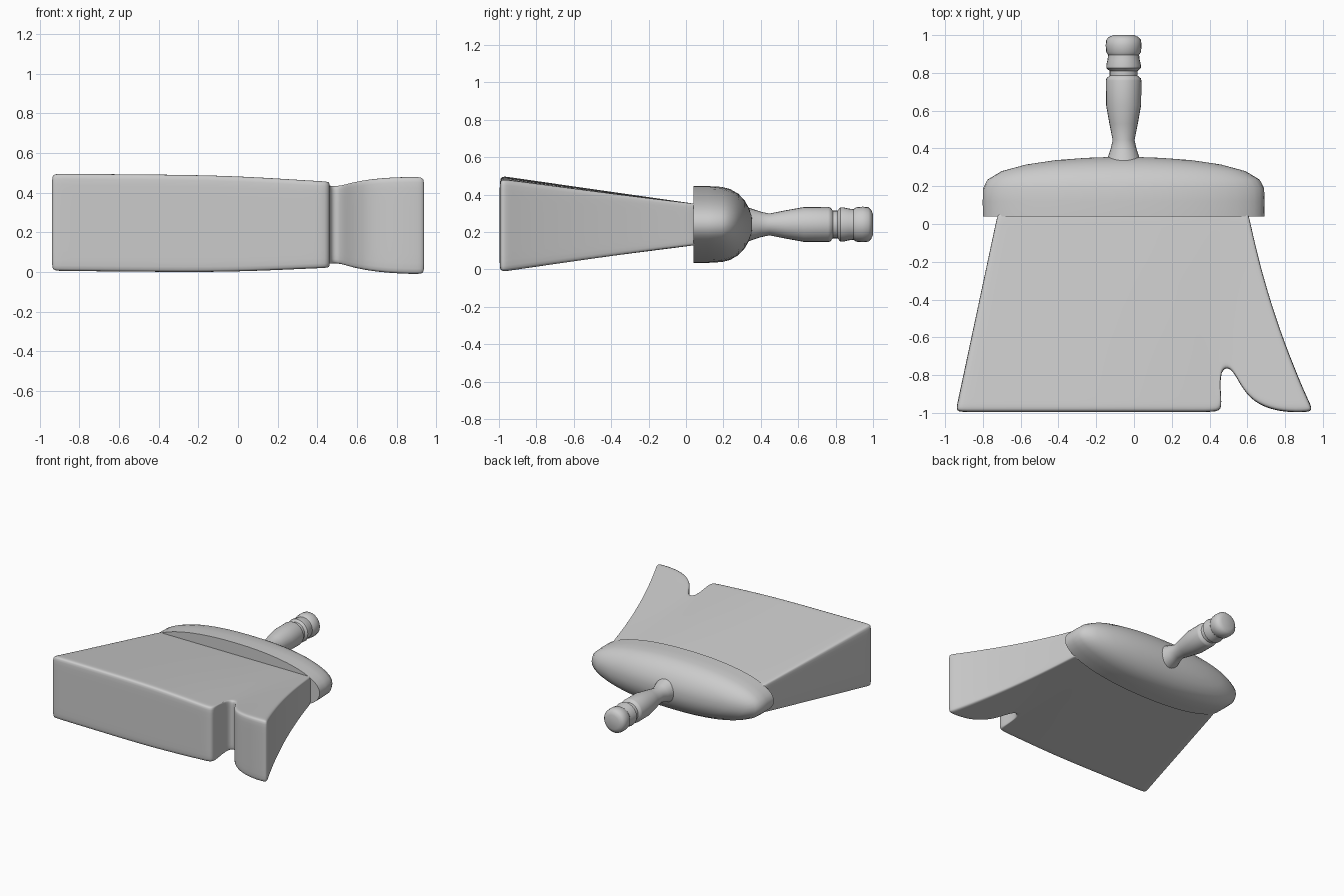
import bpy, bmesh, math

if "Cube" in bpy.data.objects:
    bpy.data.objects.remove(bpy.data.objects["Cube"])


def finish(bm, name, angle=40):
    bmesh.ops.recalc_face_normals(bm, faces=bm.faces)
    me = bpy.data.meshes.new(name)
    bm.to_mesh(me)
    bm.free()
    ob = bpy.data.objects.new(name, me)
    bpy.context.collection.objects.link(ob)
    bpy.ops.object.select_all(action='DESELECT')
    ob.select_set(True)
    bpy.context.view_layer.objects.active = ob
    bpy.ops.object.shade_smooth_by_angle(angle=math.radians(angle))
    return ob


def loft(name, rings, sides, power=2.0, cx=-0.055, cz=0.24, angle=40):
    """Skin (y, half width, half height) superellipse rings along y."""
    bm = bmesh.new()
    loops = []
    for y, a, b in rings:
        loop = []
        for i in range(sides):
            t = 2 * math.pi * i / sides
            c, s = math.cos(t), math.sin(t)
            x = math.copysign(abs(c) ** (2 / power), c)
            z = math.copysign(abs(s) ** (2 / power), s)
            loop.append(bm.verts.new((cx + a * x, y, cz + b * z)))
        loops.append(loop)
    for p, q in zip(loops, loops[1:]):
        for i in range(sides):
            j = (i + 1) % sides
            bm.faces.new((p[i], p[j], q[j], q[i]))
    bm.faces.new(loops[0])
    bm.faces.new(loops[-1])
    return finish(bm, name, angle)


# Domed oval cap holding the bristles
loft("cap", [(0.04, 0.745, 0.205), (0.12, 0.746, 0.205), (0.19, 0.744, 0.201),
             (0.235, 0.72, 0.19), (0.28, 0.645, 0.164), (0.315, 0.515, 0.126),
             (0.338, 0.36, 0.085), (0.35, 0.2, 0.05), (0.355, 0.06, 0.018)],
     48, power=2.15)

# Turned handle with a groove and rounded knob
handle = [(0.33, 0.092), (0.355, 0.083), (0.40, 0.068), (0.445, 0.058), (0.53, 0.075),
          (0.63, 0.093), (0.76, 0.094), (0.772, 0.091), (0.785, 0.074), (0.81, 0.074),
          (0.825, 0.091), (0.84, 0.092), (0.87, 0.085), (0.895, 0.082), (0.91, 0.092),
          (0.945, 0.095), (0.975, 0.092), (0.99, 0.078), (1.0, 0.055)]
loft("handle", [(y, r, r) for y, r in handle], 24)

# Bristle block: each column runs from back x to a tip (x, y)
columns = [(-0.72, -0.945, -0.995), (-0.68, -0.89, -0.995), (-0.40, -0.50, -0.995),
           (-0.15, -0.05, -0.995), (0.06, 0.38, -0.995), (0.13, 0.465, -0.995),
           (0.24, 0.462, -0.93), (0.36, 0.452, -0.765), (0.44, 0.515, -0.755),
           (0.48, 0.56, -0.85), (0.51, 0.63, -0.945), (0.54, 0.76, -0.995),
           (0.57, 0.90, -0.998), (0.605, 0.95, -0.99)]
rows = [0.0, 0.04, 0.3, 0.6, 0.85, 0.95, 1.0]
levels = [-1, -0.82, 0.82, 1]
y_back = 0.06

bm = bmesh.new()
V = {}
nc, nr = len(columns), len(rows)
for i, (xb, xf, yf) in enumerate(columns):
    for j, t in enumerate(rows):
        y = y_back + (yf - y_back) * t
        bow = 0.04 * 4 * t * (1 - t) * min(1, max(0, (xb - 0.4) / 0.2))
        x = xb + (xf - xb) * t - bow
        s = (0.04 - y) / 1.03
        half = 0.112 + 0.137 * s - 0.028 * s * math.exp(-((x - 0.45) / 0.22) ** 2)
        mid = 0.24 + 0.003 * s - 0.009 * x * s
        for k, w in enumerate(levels):
            V[i, j, k] = bm.verts.new((x, y, mid + half * w))
for i in range(nc - 1):
    for j in range(nr - 1):
        for k in (0, 3):
            bm.faces.new((V[i, j, k], V[i + 1, j, k], V[i + 1, j + 1, k], V[i, j + 1, k]))
rim = ([(i, 0) for i in range(nc)] + [(nc - 1, j) for j in range(1, nr)]
       + [(i, nr - 1) for i in range(nc - 2, -1, -1)] + [(0, j) for j in range(nr - 2, 0, -1)])
for p, q in zip(rim, rim[1:] + rim[:1]):
    for k in range(3):
        bm.faces.new((V[*p, k], V[*q, k], V[*q, k + 1], V[*p, k + 1]))
bmesh.ops.delete(bm, geom=[v for v in bm.verts if not v.link_faces], context='VERTS')
bristles = finish(bm, "bristles", 180)
sub = bristles.modifiers.new("soften", 'SUBSURF')
sub.levels = sub.render_levels = 2
